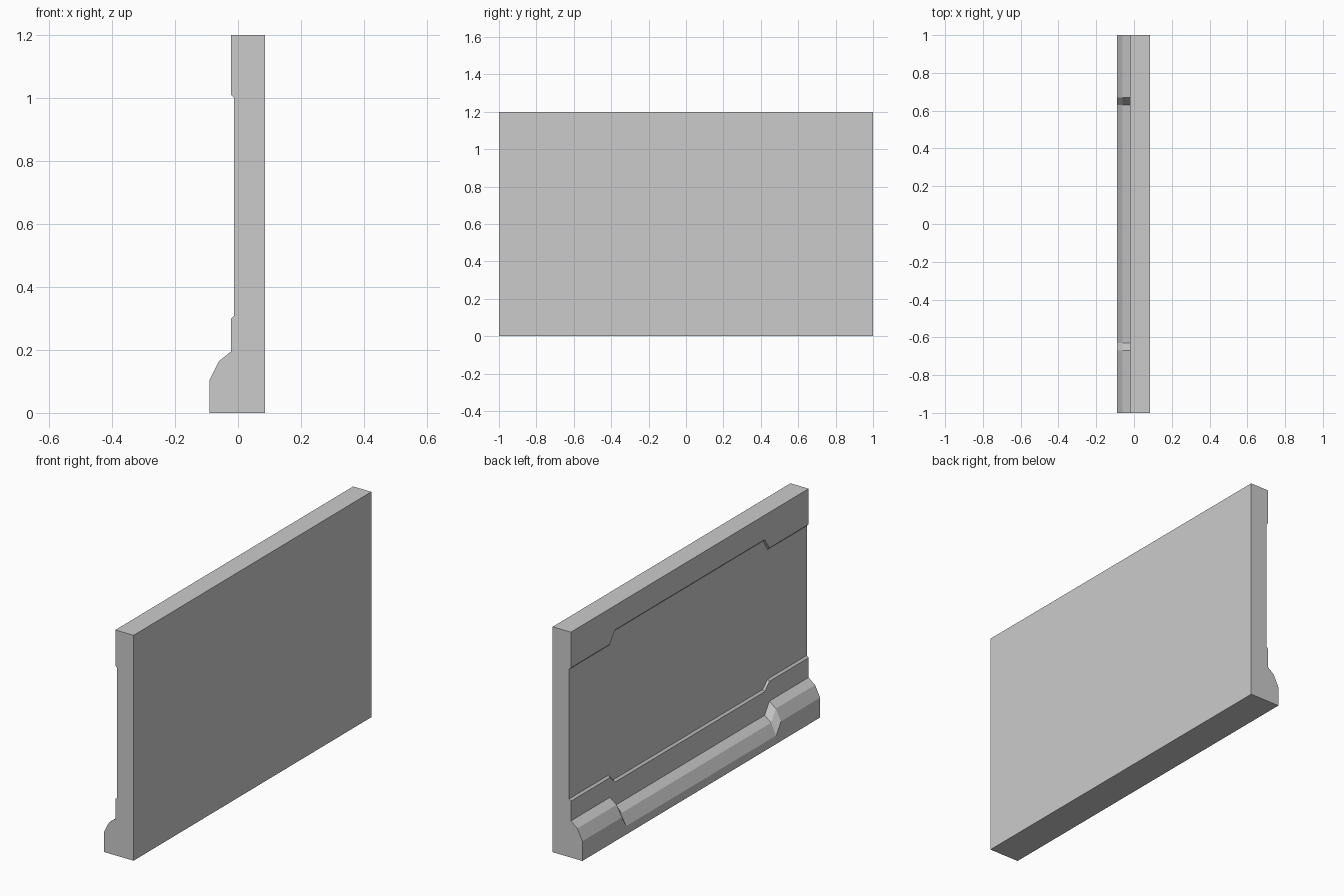
import bpy, bmesh

if "Cube" in bpy.data.objects:
    bpy.data.objects.remove(bpy.data.objects["Cube"])

# Wall cross-sections (x, z): the end sections and the stepped middle section
END = [(0.085, 0), (-0.09, 0), (-0.09, 0.105), (-0.06, 0.165), (-0.022, 0.195),
       (-0.022, 0.30), (-0.012, 0.31), (-0.012, 1.0), (-0.022, 1.01),
       (-0.022, 1.2), (0.085, 1.2)]
MIDDLE_Z = [0, 0, 0.045, 0.105, 0.135, 0.26, 0.27, 1.06, 1.07, 1.2, 1.2]
MIDDLE = [(x, z) for (x, _), z in zip(END, MIDDLE_Z)]

# Sections along the length; the mouldings step down between 0.67 and 0.63
STATIONS = [(-1, END), (-0.67, END), (-0.63, MIDDLE),
            (0.63, MIDDLE), (0.67, END), (1, END)]

bm = bmesh.new()
rings = [[bm.verts.new((x, y, z)) for x, z in prof] for y, prof in STATIONS]
n = len(END)
for a, b in zip(rings, rings[1:]):
    for i in range(n):
        j = (i + 1) % n
        bm.faces.new((a[i], a[j], b[j], b[i]))
# End caps
bm.faces.new(rings[0])
bm.faces.new(rings[-1])
bmesh.ops.recalc_face_normals(bm, faces=bm.faces[:])

mesh = bpy.data.meshes.new("wall_panel")
bm.to_mesh(mesh)
bm.free()
wall = bpy.data.objects.new("wall_panel", mesh)
bpy.context.collection.objects.link(wall)
